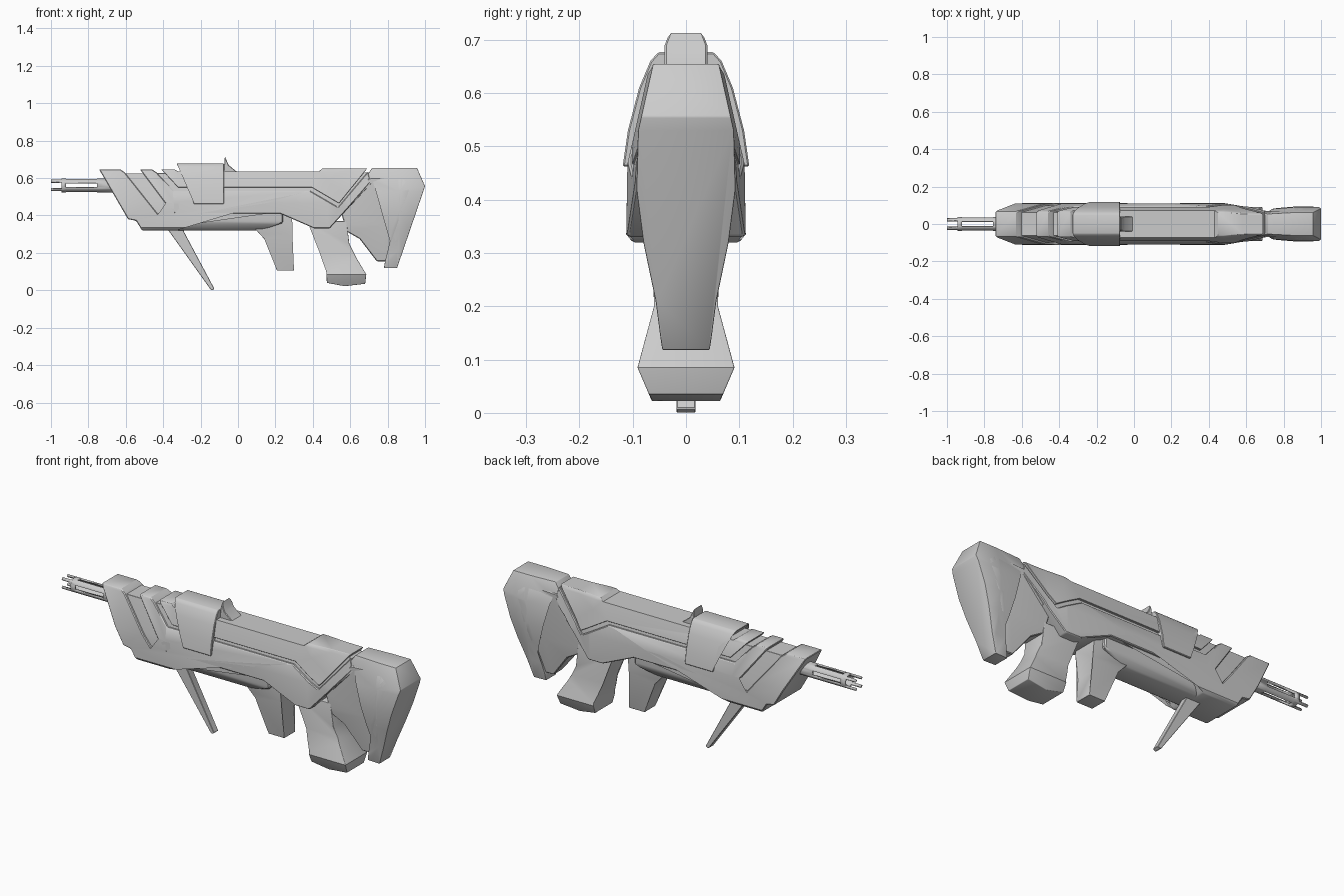
import bpy, bmesh, math


def lerp(table, t):
    """Piecewise linear lookup in a sorted list of (position, value)."""
    if t <= table[0][0]:
        return table[0][1]
    for (a, va), (b, vb) in zip(table, table[1:]):
        if t <= b:
            return va + (vb - va) * (t - a) / (b - a)
    return table[-1][1]


def finish(name, bm):
    bmesh.ops.recalc_face_normals(bm, faces=bm.faces[:])
    me = bpy.data.meshes.new(name)
    bm.to_mesh(me)
    bm.free()
    ob = bpy.data.objects.new(name, me)
    bpy.context.collection.objects.link(ob)
    return ob


def slab(name, pts, section, bevel=0.005, segs=2, taper=((0, 1),), inset=0.0):
    """Side outline (x, z) given a half width that varies with height and length."""
    bm = bmesh.new()
    bm.faces.new([bm.verts.new((x, 0, z)) for x, z in pts])
    bmesh.ops.triangulate(bm, faces=bm.faces[:])
    planes = [((0, 0, z), (0, 0, 1)) for z, _ in section]
    planes += [((x, 0, 0), (1, 0, 0)) for x, _ in taper if len(taper) > 1]
    for co, no in planes:
        bmesh.ops.bisect_plane(bm, geom=bm.verts[:] + bm.edges[:] + bm.faces[:],
                               dist=1e-4, plane_co=co, plane_no=no)
    ext = bmesh.ops.extrude_face_region(bm, geom=bm.faces[:])
    new = {v for v in ext["geom"] if isinstance(v, bmesh.types.BMVert)}
    for v in bm.verts:
        w = lerp(section, v.co.z) * lerp(taper, v.co.x) - inset
        v.co.y = w if v in new else -w
    bmesh.ops.recalc_face_normals(bm, faces=bm.faces[:])
    bmesh.ops.dissolve_limit(bm, angle_limit=0.02, verts=bm.verts[:], edges=bm.edges[:])
    if bevel:
        sharp = [e for e in bm.edges if len(e.link_faces) == 2
                 and e.calc_face_angle(0) > math.radians(40)]
        bmesh.ops.bevel(bm, geom=sharp, offset=bevel, segments=segs, profile=0.5,
                        affect='EDGES', clamp_overlap=True)
    return finish(name, bm)


# Half widths by height
BODY = [(0.32, 0.10), (0.335, 0.112), (0.467, 0.11), (0.51, 0.10), (0.635, 0.072), (0.655, 0.06)]
REAR = [(0.48, 1), (0.58, 0.86), (0.72, 0.82)]

# Recessed core of the receiver, seen in the grooves
slab("receiver_core", [(-0.70, 0.625), (0.74, 0.63), (0.72, 0.57), (0.57, 0.44), (0.485, 0.345),
                       (0.415, 0.345), (0.23, 0.42), (-0.24, 0.42), (-0.33, 0.34), (-0.5, 0.335),
                       (-0.575, 0.39)], BODY, 0.004, 1, REAR, 0.012)

# Outer shell: front shroud with hooked groove, long side panel, rear neck
slab("outer_shell", [(-0.743, 0.647), (-0.63, 0.647), (-0.605, 0.63), (-0.43, 0.41), (-0.335, 0.41),
                     (-0.31, 0.435), (-0.315, 0.467), (-0.39, 0.467), (-0.525, 0.647),
                     (-0.46, 0.647), (-0.435, 0.63), (-0.345, 0.532), (0.385, 0.532),
                     (0.535, 0.445), (0.695, 0.635), (0.71, 0.58), (0.58, 0.43), (0.49, 0.33),
                     (0.41, 0.33), (0.225, 0.41), (-0.23, 0.41), (-0.31, 0.335), (-0.32, 0.32),
                     (-0.513, 0.32), (-0.545, 0.372), (-0.588, 0.38)], BODY, 0.004, 1, REAR)

# Upper receiver with raised rear block
slab("upper_receiver", [(-0.41, 0.647), (-0.34, 0.647), (-0.32, 0.635), (0.43, 0.635), (0.45, 0.65),
                        (0.69, 0.65), (0.54, 0.465), (0.395, 0.55), (-0.32, 0.55)],
     BODY, 0.004, 1, REAR)

# Lower handguard under the shell
slab("lower_handguard", [(-0.51, 0.34), (-0.49, 0.32), (0.12, 0.32), (0.24, 0.36), (0.24, 0.43),
                         (-0.45, 0.43)],
     [(0.32, 0.055), (0.35, 0.08), (0.375, 0.085), (0.43, 0.085)], 0.006, 1)

# Wrap-around cover and rear sight
slab("top_cover", [(-0.33, 0.677), (-0.075, 0.677), (-0.075, 0.462), (-0.237, 0.462),
                   (-0.25, 0.59)],
     [(0.462, 0.119), (0.53, 0.109), (0.61, 0.088), (0.66, 0.067), (0.677, 0.052)], 0.003, 1)
slab("rear_sight", [(-0.078, 0.625), (-0.07, 0.716), (-0.05, 0.67), (-0.025, 0.65), (0.005, 0.625)],
     [(0.625, 0.04), (0.69, 0.04), (0.716, 0.03)], 0.003, 1)

# Stock frame and recessed web
slab("stock_frame", [(0.717, 0.655), (0.957, 0.655), (1.0, 0.556), (0.85, 0.118), (0.78, 0.118),
                     (0.787, 0.16), (0.918, 0.54), (0.918, 0.57), (0.88, 0.598), (0.72, 0.58),
                     (0.60, 0.45), (0.58, 0.45)],
     [(0.118, 0.045), (0.21, 0.057), (0.32, 0.08), (0.42, 0.093), (0.53, 0.09), (0.655, 0.062)],
     0.008, 2, [(0.70, 0.86), (0.86, 1)])
slab("stock_web", [(0.70, 0.60), (0.89, 0.61), (0.93, 0.56), (0.93, 0.53), (0.80, 0.155),
                   (0.742, 0.155), (0.65, 0.275), (0.58, 0.315), (0.55, 0.42)],
     [(0.155, 0.035), (0.35, 0.064), (0.61, 0.07)], 0.004, 1, [(0.78, 1), (0.93, 0.72)])

# Foregrip and pistol grip
slab("foregrip", [(0.09, 0.33), (0.14, 0.275), (0.175, 0.20), (0.208, 0.105), (0.30, 0.105),
                  (0.285, 0.23), (0.29, 0.39), (0.22, 0.415), (0.10, 0.40)],
     [(0.105, 0.045), (0.30, 0.058), (0.415, 0.07)], 0.018, 3)
slab("pistol_grip", [(0.37, 0.37), (0.43, 0.23), (0.472, 0.10), (0.475, 0.04), (0.57, 0.022),
                     (0.68, 0.035), (0.686, 0.085), (0.635, 0.17), (0.595, 0.25), (0.58, 0.37)],
     [(0.022, 0.064), (0.085, 0.091), (0.20, 0.06), (0.37, 0.065)], 0.022, 3)

# Folding support leg
slab("support_leg", [(-0.39, 0.345), (-0.145, 0.002), (-0.137, 0.0), (-0.126, 0.008),
                     (-0.29, 0.315), (-0.29, 0.345)], [(0, 0.018), (0.35, 0.02)], 0.002, 1)

# Slotted barrel with pronged muzzle
bm = bmesh.new()
stations, n, r = [-1.0, -0.945, -0.92, -0.755, -0.6], 32, 0.037
rings = [[bm.verts.new((x, r * math.cos(2 * math.pi * i / n), 0.561 + r * math.sin(2 * math.pi * i / n)))
          for i in range(n)] for x in stations]
for s, (a, b) in enumerate(zip(rings, rings[1:])):
    limit = {0: 33, 2: 20}.get(s, 0)
    for i in range(n):
        off = abs(((i + 0.5) * 360 / n + 45) % 90 - 45)
        if off >= limit:
            j = (i + 1) % n
            bm.faces.new((a[i], a[j], b[j], b[i]))
barrel = finish("barrel", bm)
mod = barrel.modifiers.new("wall", 'SOLIDIFY')
mod.thickness, mod.offset = 0.011, -1

# Smooth shading with sharp edges kept
for ob in bpy.context.collection.objects:
    ob.select_set(True)
bpy.context.view_layer.objects.active = barrel
bpy.ops.object.shade_smooth_by_angle(angle=math.radians(30))
